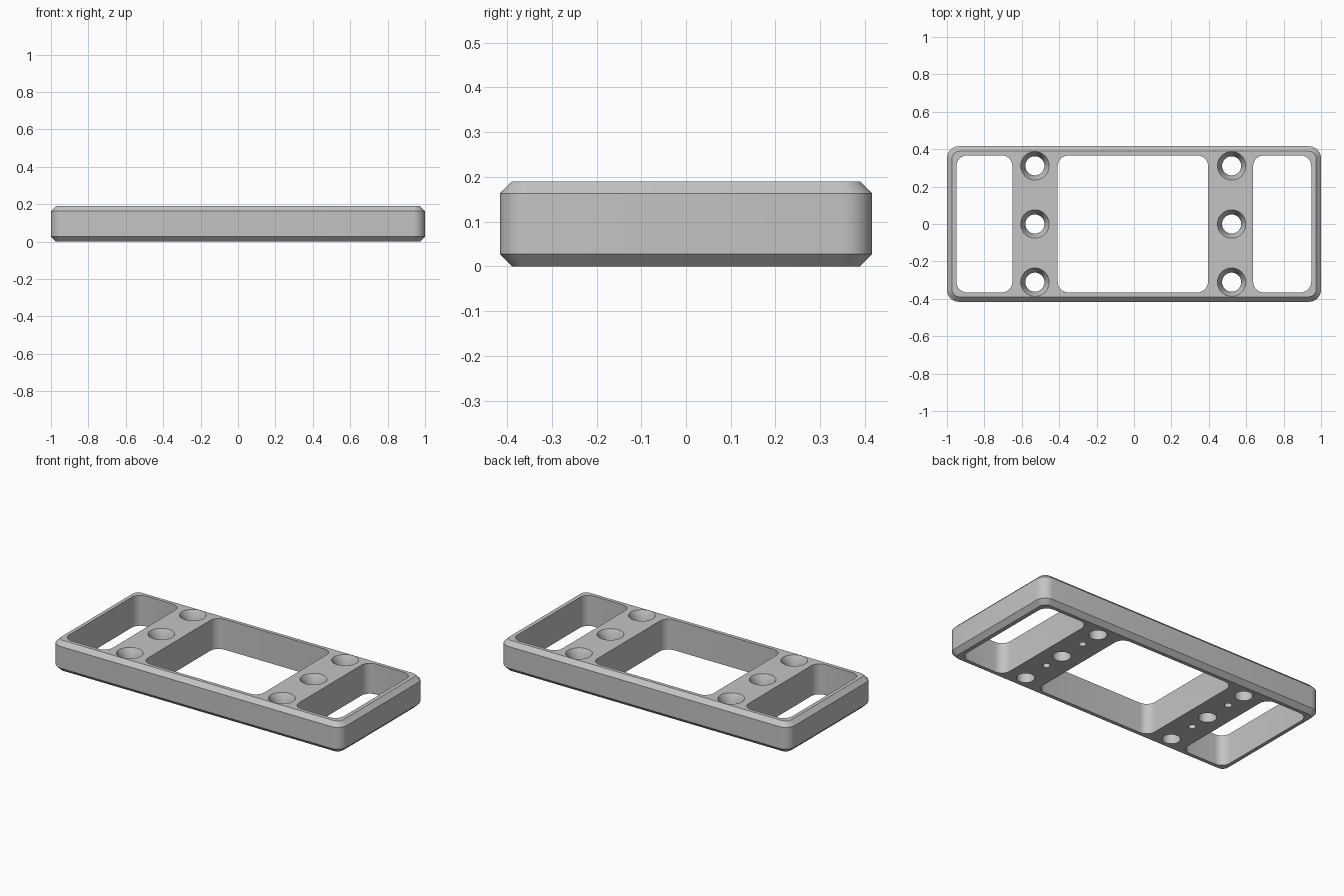
import bpy
import bmesh
import math

if "Cube" in bpy.data.objects:
    bpy.data.objects.remove(bpy.data.objects["Cube"])

HEIGHT, CHAMFER = 0.19, 0.027


def rounded_rect(x0, x1, y0, y1, r, n=8):
    """Counter-clockwise outline of a rectangle with rounded corners."""
    corners = [(x1 - r, y1 - r), (x0 + r, y1 - r), (x0 + r, y0 + r), (x1 - r, y0 + r)]
    pts = []
    for k, (cx, cy) in enumerate(corners):
        for i in range(n + 1):
            a = math.pi / 2 * (k + i / n)
            pts.append((cx + r * math.cos(a), cy + r * math.sin(a)))
    return pts


def circle(x, y, r, n=40):
    return [(x + r * math.cos(2 * math.pi * i / n), y + r * math.sin(2 * math.pi * i / n))
            for i in range(n)]


def loft(bm, sections):
    """Closed solid through a stack of (outline, z) sections, bottom to top."""
    rings = [[bm.verts.new((x, y, z)) for x, y in pts] for pts, z in sections]
    for low, high in zip(rings, rings[1:]):
        n = len(low)
        for i in range(n):
            j = (i + 1) % n
            bm.faces.new((low[i], low[j], high[j], high[i]))
    bm.faces.new(rings[0][::-1])
    bm.faces.new(rings[-1])


def to_object(bm, name):
    mesh = bpy.data.meshes.new(name)
    bm.normal_update()
    bm.to_mesh(mesh)
    bm.free()
    obj = bpy.data.objects.new(name, mesh)
    bpy.context.collection.objects.link(obj)
    return obj


# Plate body with rounded corners and chamfered top and bottom rims
W, D, R, C = 1.0, 0.416, 0.065, CHAMFER
outer = rounded_rect(-W, W, -D, D, R)
inner = rounded_rect(-W + C, W - C, -D + C, D - C, R - C)
bm = bmesh.new()
loft(bm, [(inner, 0), (outer, C), (outer, HEIGHT - C), (inner, HEIGHT)])
plate = to_object(bm, "frame_plate")

# Cutters: three windows, countersunk holes and blind pilot holes
bm = bmesh.new()
for x0, x1 in ((-0.95, -0.65), (-0.408, 0.396), (0.637, 0.948)):
    pts = rounded_rect(x0, x1, -0.366, 0.367, 0.058)
    loft(bm, [(pts, -0.1), (pts, 0.3)])
for x in (-0.53, 0.522):
    for y in (-0.311, 0, 0.311):
        bore, sink = circle(x, y, 0.051), circle(x, y, 0.076)
        loft(bm, [(bore, -0.1), (bore, HEIGHT - 0.045), (sink, HEIGHT), (sink, 0.3)])
    for y in (-0.132, 0.178):
        pilot = circle(x, y, 0.021, 24)
        loft(bm, [(pilot, -0.1), (pilot, 0.1)])
cutter = to_object(bm, "opening_cutter")
cutter.hide_render = True

# Cut the openings
mod = plate.modifiers.new("openings", 'BOOLEAN')
mod.operation = 'DIFFERENCE'
mod.solver = 'EXACT'
mod.object = cutter
bpy.context.view_layer.objects.active = plate
plate.select_set(True)
bpy.ops.object.modifier_apply(modifier=mod.name)
bpy.data.objects.remove(cutter)

# Plain grey finish, smooth rounded walls with crisp edges
grey = bpy.data.materials.new("plain grey")
grey.diffuse_color = (0.55, 0.55, 0.55, 1)
grey.use_nodes = True
grey.node_tree.nodes["Principled BSDF"].inputs["Base Color"].default_value = grey.diffuse_color
plate.data.materials.clear()
plate.data.materials.append(grey)
bpy.ops.object.shade_smooth_by_angle(angle=math.radians(30))
